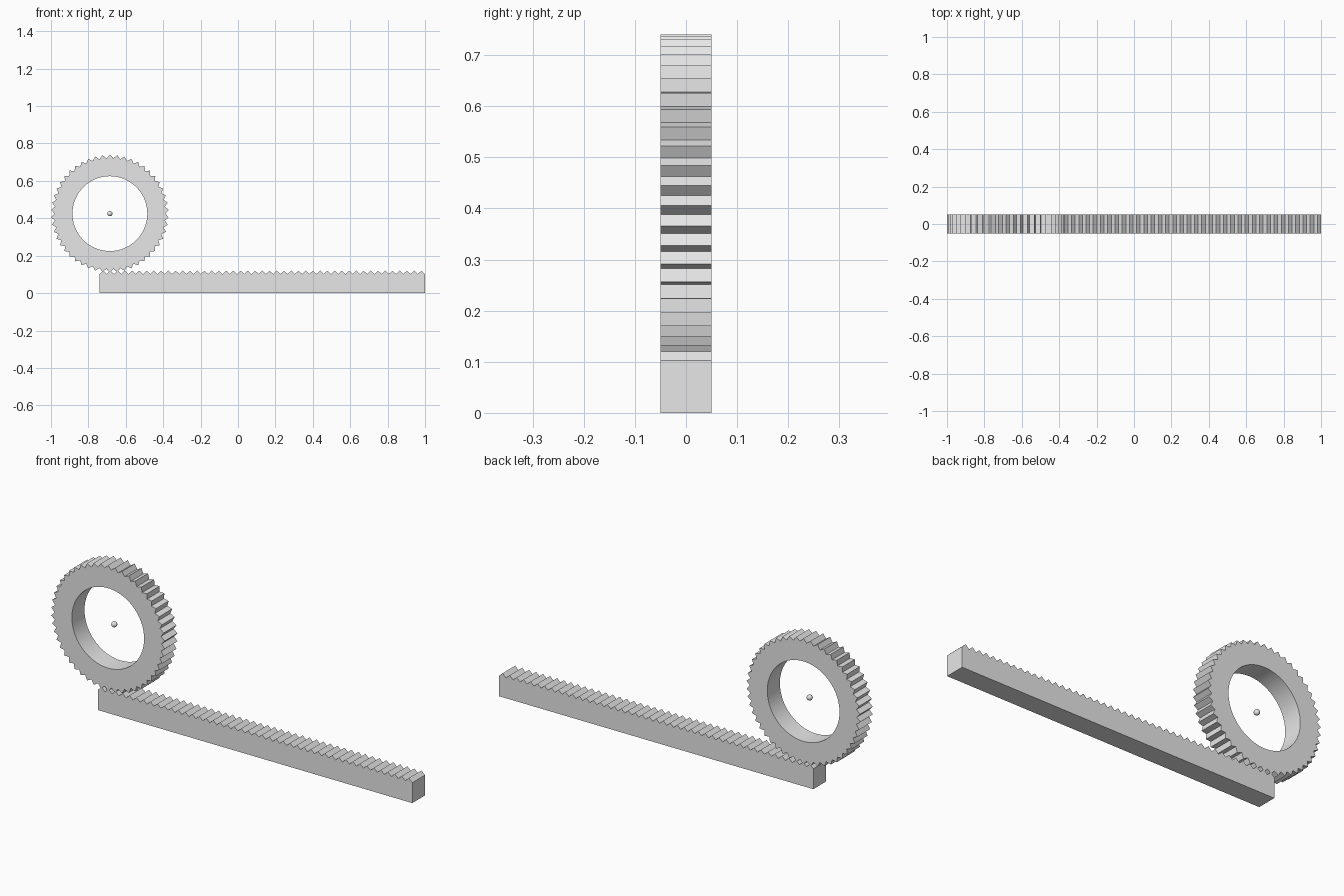
import bpy, bmesh, math

if "Cube" in bpy.data.objects:
    bpy.data.objects.remove(bpy.data.objects["Cube"])

grey = bpy.data.materials.new("light_grey")
grey.diffuse_color = (0.8, 0.8, 0.8, 1)
grey.use_nodes = True
grey.node_tree.nodes["Principled BSDF"].inputs["Base Color"].default_value = grey.diffuse_color

CX, CZ = -0.685, 0.425      # wheel centre
HALF = 0.05                 # half thickness in y


def finish(bm, name, faces_smooth=False):
    bmesh.ops.recalc_face_normals(bm, faces=bm.faces)
    me = bpy.data.meshes.new(name)
    bm.to_mesh(me)
    bm.free()
    me.materials.append(grey)
    ob = bpy.data.objects.new(name, me)
    bpy.context.collection.objects.link(ob)
    return ob


# Gear wheel: ring with triangular teeth and a round bore
TEETH, TIP, ROOT, BORE = 50, 0.315, 0.296, 0.2
bm = bmesh.new()
n = TEETH * 2
loops = []
for y, toothed in ((-HALF, True), (HALF, True), (HALF, False), (-HALF, False)):
    ring = []
    for i in range(n):
        a = 2 * math.pi * i / n
        r = (ROOT if i % 2 else TIP) if toothed else BORE
        ring.append(bm.verts.new((CX + r * math.sin(a), y, CZ + r * math.cos(a))))
    loops.append(ring)
for k in range(4):
    a, b = loops[k], loops[(k + 1) % 4]
    for i in range(n):
        j = (i + 1) % n
        f = bm.faces.new((a[i], a[j], b[j], b[i]))
        f.smooth = k == 2          # only the bore is smooth
gear = finish(bm, "gear_wheel")
for e in gear.data.edges:          # keep bore rims sharp
    v = [gear.data.vertices[i].co for i in e.vertices]
    e.use_edge_sharp = abs(v[0].y - v[1].y) < 1e-5

# Toothed rack: straight bar with triangular teeth on top
X0, X1, COUNT, LOW, HIGH = -0.74, 1.0, 45, 0.102, 0.12
pitch = (X1 - X0) / COUNT
bm = bmesh.new()
profile = [(X1, 0), (X0, 0)]
for i in range(COUNT * 2 + 1):
    profile.append((X0 + i * pitch / 2, HIGH if i % 2 else LOW))
front = bm.faces.new([bm.verts.new((x, -HALF, z)) for x, z in profile])
ext = bmesh.ops.extrude_face_region(bm, geom=[front], use_keep_orig=True)
for v in ext["geom"]:
    if isinstance(v, bmesh.types.BMVert):
        v.co.y = HALF
finish(bm, "toothed_rack")

# Small ball at the wheel centre
bm = bmesh.new()
bmesh.ops.create_uvsphere(bm, u_segments=24, v_segments=12, radius=0.014)
bmesh.ops.translate(bm, verts=bm.verts, vec=(CX, 0, CZ))
for f in bm.faces:
    f.smooth = True
finish(bm, "centre_ball")
